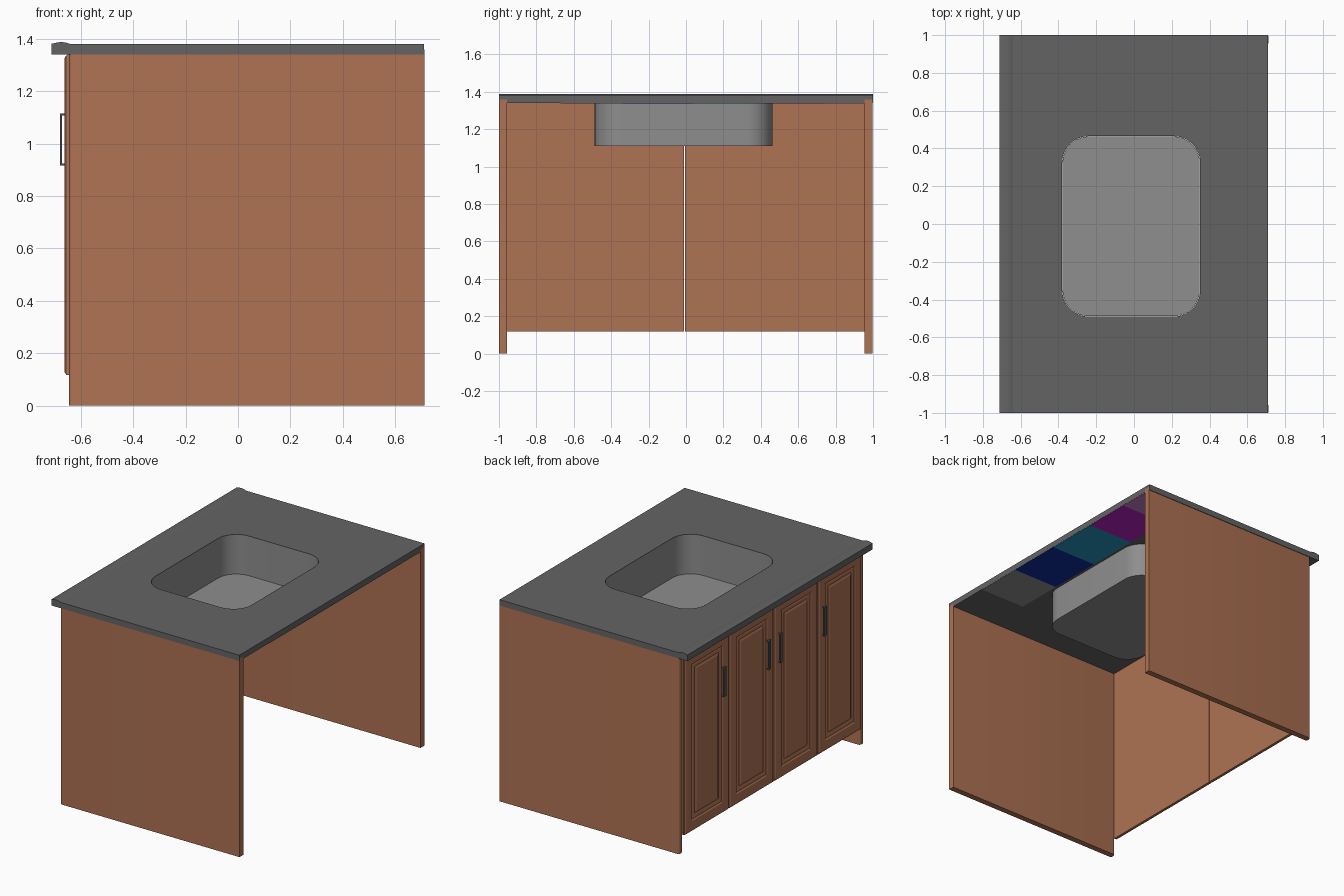
import bpy, bmesh, math
from mathutils import Vector

if "Cube" in bpy.data.objects:
    bpy.data.objects.remove(bpy.data.objects["Cube"])


def srgb(r, g, b):
    f = lambda c: (c / 255 / 12.92) if c < 10 else ((c / 255 + 0.055) / 1.055) ** 2.4
    return (f(r), f(g), f(b), 1)


def material(name, rgb):
    m = bpy.data.materials.new(name)
    m.diffuse_color = srgb(*rgb)
    m.use_nodes = True
    m.node_tree.nodes["Principled BSDF"].inputs["Base Color"].default_value = m.diffuse_color
    return m


WOOD = material("wood", (174, 114, 83))
STONE = material("dark_stone", (100, 100, 100))
STEEL = material("sink_grey", (142, 142, 142))
METAL = material("handle_metal", (78, 86, 90))
NAVY = material("navy", (12, 45, 158))
TEAL = material("teal", (36, 147, 190))
MAGENTA = material("magenta", (183, 32, 196))
MAUVE = material("mauve", (190, 123, 196))


def finish(bm, name, mat, smooth=False, recalc=True):
    if recalc:
        bmesh.ops.recalc_face_normals(bm, faces=bm.faces)
    me = bpy.data.meshes.new(name)
    bm.to_mesh(me)
    bm.free()
    me.materials.append(mat)
    ob = bpy.data.objects.new(name, me)
    bpy.context.collection.objects.link(ob)
    if smooth:
        bpy.ops.object.select_all(action='DESELECT')
        ob.select_set(True)
        bpy.context.view_layer.objects.active = ob
        bpy.ops.object.shade_smooth_by_angle(angle=math.radians(35))
    return ob


def add_box(bm, lo, hi):
    lo, hi = Vector(lo), Vector(hi)
    vs = bmesh.ops.create_cube(bm, size=1)["verts"]
    for v in vs:
        v.co = Vector(a + (c + 0.5) * (b - a) for a, b, c in zip(lo, hi, v.co))
    return vs


def box(name, lo, hi, mat):
    bm = bmesh.new()
    add_box(bm, lo, hi)
    return finish(bm, name, mat)


def rounded_rect(x0, x1, y0, y1, r, n=10):
    pts = []
    for cx, cy, a0 in ((x1 - r, y1 - r, 0), (x0 + r, y1 - r, 90),
                       (x0 + r, y0 + r, 180), (x1 - r, y0 + r, 270)):
        for i in range(n + 1):
            a = math.radians(a0 + 90 * i / n)
            pts.append((cx + r * math.cos(a), cy + r * math.sin(a)))
    return pts


def add_loop(bm, pts, z):
    vs = [bm.verts.new((x, y, z)) for x, y in pts]
    return vs, [bm.edges.new((vs[i - 1], vs[i])) for i in range(len(vs))]


def extrude_profile(name, pts, axis_from, axis_to, mat, flat):
    """Extrude a closed profile: flat=True means xy profile along z, else xz along y."""
    bm = bmesh.new()
    vs = [bm.verts.new((a, b, axis_from) if flat else (a, axis_from, b)) for a, b in pts]
    f = bm.faces.new(vs)
    d = axis_to - axis_from
    new = bmesh.ops.extrude_face_region(bm, geom=[f])["geom"]
    bmesh.ops.translate(bm, vec=(0, 0, d) if flat else (0, d, 0),
                        verts=[g for g in new if isinstance(g, bmesh.types.BMVert)])
    return finish(bm, name, mat, smooth=True)


# Countertop slab with the sink opening
TOP, UNDER = 1.38, 1.34
bm = bmesh.new()
_, outer = add_loop(bm, [(-0.64, -1), (0.71, -1), (0.71, 1), (-0.64, 1)], UNDER)
_, inner = add_loop(bm, rounded_rect(-0.38, 0.35, -0.49, 0.465, 0.14), UNDER)
bmesh.ops.triangle_fill(bm, use_beauty=True, edges=outer + inner)
geo = bmesh.ops.extrude_face_region(bm, geom=bm.faces[:])["geom"]
bmesh.ops.translate(bm, vec=(0, 0, TOP - UNDER),
                    verts=[g for g in geo if isinstance(g, bmesh.types.BMVert)])
finish(bm, "countertop", STONE)

# Raised rounded front edge of the countertop
extrude_profile("countertop_nosing",
                [(-0.64, 1.34), (-0.64, 1.38), (-0.652, 1.385), (-0.67, 1.388), (-0.69, 1.387),
                 (-0.704, 1.383), (-0.711, 1.382), (-0.711, 1.34)], -1, 1, STONE, False)

# Sink basin: open thin shell
bm = bmesh.new()
ring = rounded_rect(-0.378, 0.348, -0.488, 0.463, 0.138)
low, _ = add_loop(bm, ring, 1.11)
high, _ = add_loop(bm, ring, TOP - 0.001)
bm.faces.new(low)
for i in range(len(ring)):
    bm.faces.new((low[i], low[i - 1], high[i - 1], high[i]))
finish(bm, "sink_basin", STEEL, smooth=True, recalc=False)

# Coloured swatches on the underside of the counter, along the open side
ys = [-0.67, -0.34, 0.04, 0.41, 0.74, 0.955]
for i, m in enumerate((STEEL, NAVY, TEAL, MAGENTA, MAUVE)):
    box(f"underside_swatch_{i + 1}", (0.37, ys[i], UNDER - 0.003), (0.709, ys[i + 1], UNDER + 0.001), m)

# Side panels with rounded front edges
for name, y0, y1 in (("side_panel_near", -0.999, -0.958), ("side_panel_far", 0.955, 0.996)):
    r = 0.014
    pts = [(0.711, y0), (0.711, y1)]
    pts += [(-0.645 + r - r * math.sin(math.radians(a)), y1 - r + r * math.cos(math.radians(a)))
            for a in range(0, 91, 18)]
    pts += [(-0.645 + r - r * math.cos(math.radians(a)), y0 + r - r * math.sin(math.radians(a)))
            for a in range(0, 91, 18)]
    extrude_profile(name, pts, 0, 1.36, WOOD, True)

# Two backing boards behind the doors
DOOR_LO, DOOR_HI = 0.118, 1.337
box("backing_board_near", (-0.65, -0.958, DOOR_LO), (-0.637, -0.011, DOOR_HI + 0.003), WOOD)
box("backing_board_far", (-0.65, -0.005, DOOR_LO), (-0.637, 0.955, DOOR_HI + 0.003), WOOD)


def door(name, y0, y1):
    bm = bmesh.new()
    add_box(bm, (-0.656, y0, DOOR_LO), (-0.646, y1, DOOR_HI))
    bm.normal_update()
    face = min(bm.faces, key=lambda f: f.calc_center_median().x)
    # chamfer, frame, moulding steps and raised centre panel
    for width, out in ((0.012, 0.007), (0.058, 0), (0.01, -0.006), (0.008, 0.003),
                       (0.022, -0.005), (0.014, 0.006)):
        bmesh.ops.inset_region(bm, faces=[face], thickness=width, use_even_offset=True)
        for v in face.verts:
            v.co.x -= out
    return finish(bm, name, WOOD)


def handle(name, y):
    bm = bmesh.new()
    h = 0.012
    add_box(bm, (-0.679, y - h, 0.917), (-0.671, y + h, 1.115))
    for z in (0.917, 1.107):
        add_box(bm, (-0.672, y - h, z), (-0.66, y + h, z + 0.008))
    return finish(bm, name, METAL)


# Four doors, handles toward the middle
edges = [-0.957, -0.484, -0.008, 0.474, 0.954]
for i in range(4):
    y0, y1 = edges[i] + 0.003, edges[i + 1] - 0.003
    door(f"door_{i + 1}", y0, y1)
    handle(f"door_handle_{i + 1}", y1 - 0.052 if i < 2 else y0 + 0.068)
